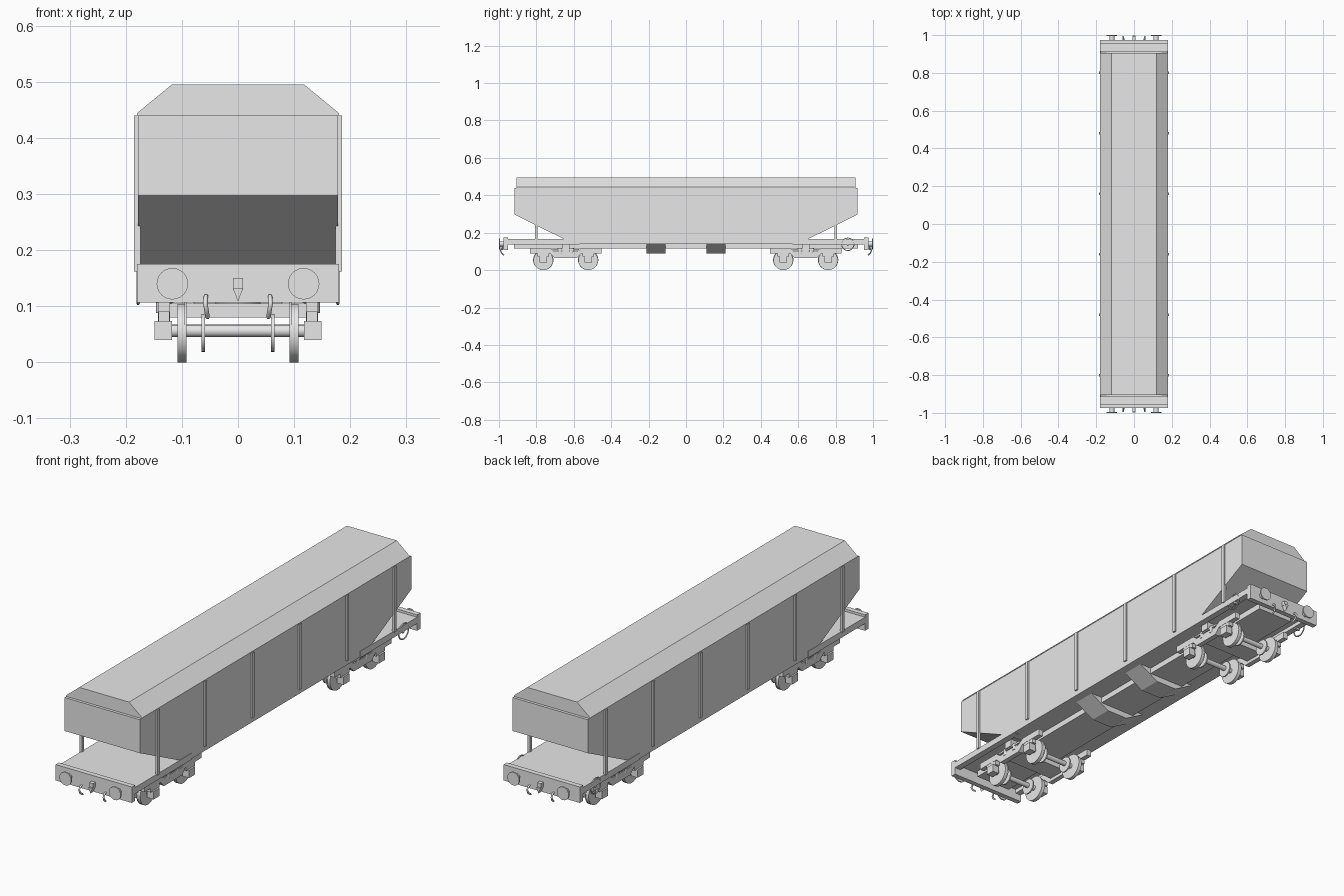
import bpy
import bmesh
from math import radians
from mathutils import Matrix, Vector

cube = bpy.data.objects.get("Cube")
if cube:
    bpy.data.objects.remove(cube, do_unlink=True)

grey = bpy.data.materials.new("light_grey")
grey.use_nodes = True
colour = (0.8, 0.8, 0.8, 1)
grey.diffuse_color = colour
grey.node_tree.nodes["Principled BSDF"].inputs["Base Color"].default_value = colour


def finish(name, bm, smooth=False):
    bmesh.ops.recalc_face_normals(bm, faces=bm.faces)
    mesh = bpy.data.meshes.new(name)
    bm.to_mesh(mesh)
    bm.free()
    mesh.materials.append(grey)
    obj = bpy.data.objects.new(name, mesh)
    bpy.context.collection.objects.link(obj)
    if smooth:
        bpy.ops.object.select_all(action='DESELECT')
        obj.select_set(True)
        bpy.context.view_layer.objects.active = obj
        bpy.ops.object.shade_smooth_by_angle(angle=radians(35))
    return obj


def box(name, x, y, z):
    """Box from (low, high) ranges on each axis."""
    bm = bmesh.new()
    bmesh.ops.create_cube(bm, size=1)
    ranges = (x, y, z)
    for v in bm.verts:
        v.co = [(lo + hi) / 2 + c * (hi - lo) for (lo, hi), c in zip(ranges, v.co)]
    return finish(name, bm)


def prism(name, profile, axis, lo, hi):
    """Extrude a profile: (y, z) along x or (x, z) along y."""
    bm = bmesh.new()
    place = (lambda p, d: (d, p[0], p[1])) if axis == 'X' else (lambda p, d: (p[0], d, p[1]))
    face = bm.faces.new([bm.verts.new(place(p, lo)) for p in profile])
    new = bmesh.ops.extrude_face_region(bm, geom=[face])["geom"]
    step = Vector((hi - lo, 0, 0)) if axis == 'X' else Vector((0, hi - lo, 0))
    bmesh.ops.translate(bm, vec=step, verts=[g for g in new if isinstance(g, bmesh.types.BMVert)])
    return finish(name, bm)


def cylinder(name, centre, radius, length, axis, sides=24, radius2=None):
    turn = {'X': Matrix.Rotation(radians(90), 4, 'Y'),
            'Y': Matrix.Rotation(radians(90), 4, 'X'),
            'Z': Matrix.Identity(4)}[axis]
    bm = bmesh.new()
    bmesh.ops.create_cone(bm, cap_ends=True, segments=sides, radius1=radius,
                          radius2=radius if radius2 is None else radius2, depth=length,
                          matrix=Matrix.Translation(centre) @ turn)
    return finish(name, bm, True)


def tube(name, points, radius, closed=False):
    curve = bpy.data.curves.new(name, 'CURVE')
    curve.dimensions = '3D'
    curve.bevel_depth = radius
    curve.bevel_resolution = 1
    curve.use_fill_caps = True
    spline = curve.splines.new('POLY')
    spline.points.add(len(points) - 1)
    for p, co in zip(spline.points, points):
        p.co = (*co, 1)
    spline.use_cyclic_u = closed
    curve.materials.append(grey)
    obj = bpy.data.objects.new(name, curve)
    bpy.context.collection.objects.link(obj)


def span(side, a, b):
    return tuple(sorted((side * a, side * b)))


def mirrored(half):
    return half + [(-a, b) for a, b in reversed(half)]


# Hopper body and roof
prism("hopper_body", mirrored([(0.6, 0.14), (0.917, 0.297), (0.917, 0.44)]), 'X', -0.178, 0.178)
prism("roof", mirrored([(0.18, 0.44), (0.18, 0.444), (0.118, 0.495)]), 'Y', -0.905, 0.905)

# Side ribs, the end pair running down to the deck as posts
for side in (-1, 1):
    for y in (-0.8, -0.48, -0.16, 0.16, 0.48, 0.8):
        box("side_rib", span(side, 0.174, 0.185), (y - 0.007, y + 0.007), (0.162, 0.44))

# Underframe
box("centre_sill", (-0.085, 0.085), (-0.92, 0.92), (0.115, 0.142))
for y in (-0.16, 0.16):
    prism("discharge_chute", mirrored([(0.14, 0.14), (0.05, 0.09)]), 'Y', y - 0.05, y + 0.05)

for end in (-1, 1):
    box("deck", (-0.17, 0.17), span(end, 0.57, 0.958), (0.155, 0.165))
    box("head_beam", (-0.18, 0.18), span(end, 0.953, 0.975), (0.107, 0.175))
    for side in (-1, 1):
        box("side_sill", span(side, 0.152, 0.18), span(end, 0.57, 0.958), (0.138, 0.165))
        # Buffers
        x = side * 0.117
        cylinder("buffer_shaft", (x, end * 0.982, 0.14), 0.014, 0.026, 'Y')
        cylinder("buffer_head", (x, end * 0.997, 0.14), 0.028, 0.006, 'Y')
        # Brake hoses
        x = side * 0.057
        tube("brake_hose", [(x, end * 0.965, 0.118), (x, end * 0.982, 0.118),
                            (x * 1.02, end * 0.992, 0.105), (x * 0.98, end * 0.985, 0.09),
                            (x * 0.95, end * 0.972, 0.08)], 0.004)
    # Coupling hook
    box("coupling_block", (-0.009, 0.009), span(end, 0.97, 0.992), (0.13, 0.15))
    prism("coupling_hook", [(-0.009, 0.132), (0.009, 0.132), (0, 0.108)], 'Y', end * 0.978, end * 0.998)

# Hand wheels at the back end
for side in (-1, 1):
    bm = bmesh.new()
    bmesh.ops.create_circle(bm, segments=24, radius=0.033,
                            matrix=Matrix.Translation((side * 0.178, 0.865, 0.138))
                            @ Matrix.Rotation(radians(90), 4, 'Y'))
    bm.verts.ensure_lookup_table()
    ring = [tuple(v.co) for v in bm.verts]
    bm.free()
    tube("hand_wheel", ring, 0.003, True)
    box("hand_wheel_bracket", span(side, 0.155, 0.178), (0.86, 0.87), (0.13, 0.142))

# Bogies
frame = mirrored([(0.06, 0.066), (0.085, 0.09), (0.192, 0.09), (0.192, 0.118),
                  (0.085, 0.118), (0.06, 0.1)])
for centre in (-0.643, 0.64):
    box("bolster", (-0.14, 0.14), (centre - 0.045, centre + 0.045), (0.08, 0.105))
    cylinder("pivot", (0, centre, 0.11), 0.04, 0.02, 'Z')
    for side in (-1, 1):
        shape = [(centre + y, z) for y, z in frame]
        prism("bogie_side_frame", shape, 'X', side * 0.121, side * 0.143)
        box("side_bearer", span(side, 0.115, 0.145), (centre - 0.07, centre + 0.07), (0.106, 0.114))
        for dy in (-0.03, 0.03):
            cylinder("bogie_spring", (side * 0.132, centre + dy, 0.103), 0.014, 0.03, 'Z', 12)
        box("deck_support", span(side, 0.08, 0.15), (centre - 0.02, centre + 0.02), (0.11, 0.142))

    # Wheelsets with axle boxes and brake discs
    for dy in (-0.12, 0.12):
        y = centre + dy
        cylinder("axle", (0, y, 0.056), 0.011, 0.236, 'X', 16)
        for side in (-1, 1):
            cylinder("wheel", (side * 0.101, y, 0.0525), 0.0525, 0.014, 'X', 28)
            cylinder("wheel_flange", (side * 0.0935, y, 0.0545), 0.0545, 0.004, 'X', 28)
            cylinder("brake_disc", (side * 0.062, y, 0.052), 0.034, 0.006, 'X', 20)
            box("axle_box", span(side, 0.118, 0.149), (y - 0.02, y + 0.02), (0.04, 0.074))
            box("axle_box_cap", span(side, 0.122, 0.142), (y - 0.03, y + 0.03), (0.072, 0.092))
